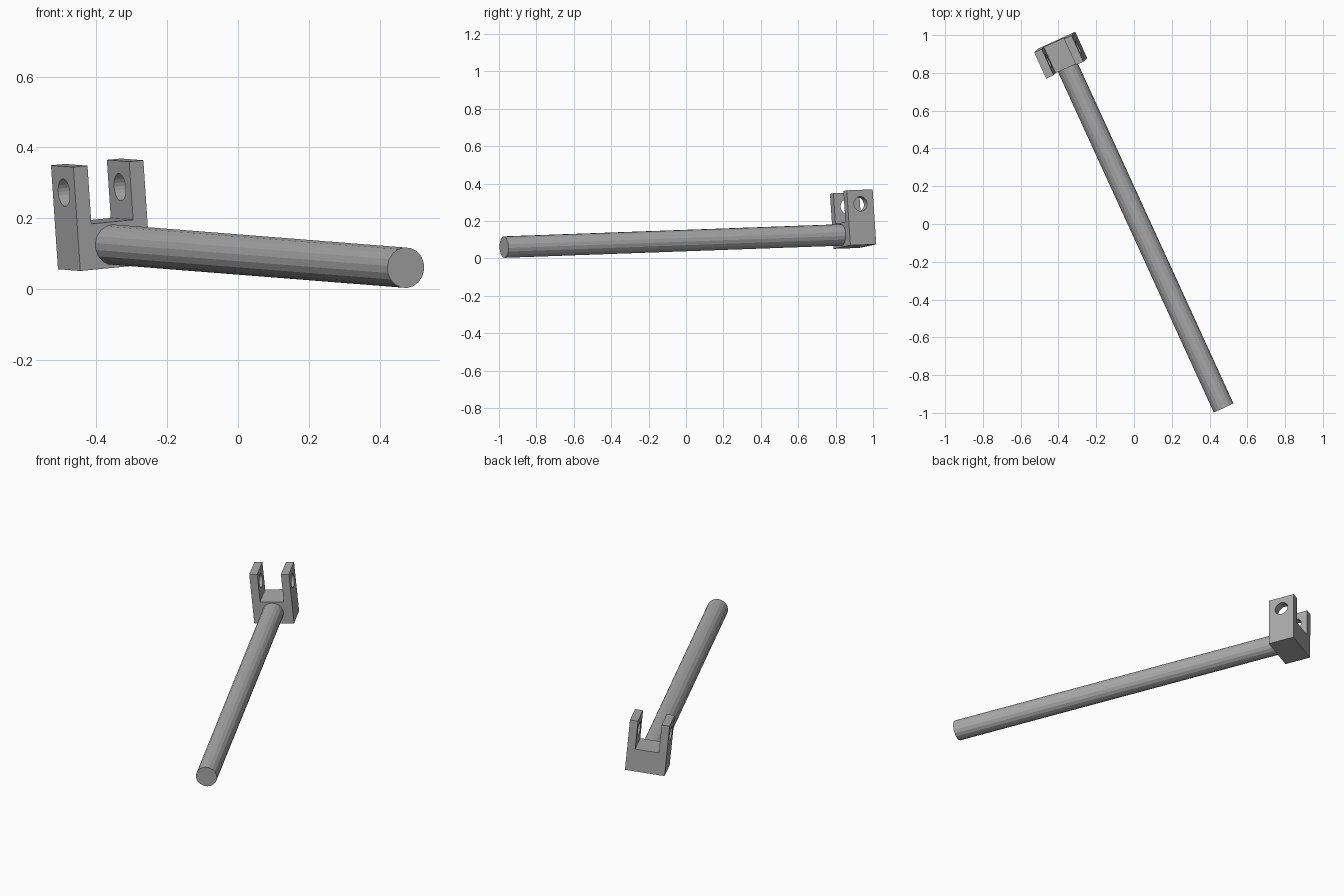
import bpy, bmesh, math
from mathutils import Matrix, Vector

cube = bpy.data.objects.get("Cube")
if cube:
    bpy.data.objects.remove(cube, do_unlink=True)

# One grey for the whole part
grey = bpy.data.materials.new("mid_grey")
grey.use_nodes = True
grey.diffuse_color = (0.4, 0.4, 0.4, 1)
grey.node_tree.nodes["Principled BSDF"].inputs["Base Color"].default_value = (0.4, 0.4, 0.4, 1)

# Tilted frame: x across the fork, y along the rod, z up the prongs
rod_tip = Vector((0.474, -0.973, 0.06))
rod_root = Vector((-0.351, 0.83, 0.125))
along = (rod_root - rod_tip).normalized()
across = along.cross(Vector((-0.068, -0.064, 1))).normalized()
up = across.cross(along)
frame = Matrix((across, along, up)).transposed().to_4x4()
frame.translation = rod_root

LENGTH = (rod_root - rod_tip).length
WIDTH, DEPTH, HEIGHT = 0.218, 0.152, 0.295
PRONG, WEB = 0.044, 0.13
BASE = -WEB / 2


def finish(name, bm):
    bmesh.ops.recalc_face_normals(bm, faces=bm.faces)
    mesh = bpy.data.meshes.new(name)
    bm.to_mesh(mesh)
    bm.free()
    mesh.materials.append(grey)
    obj = bpy.data.objects.new(name, mesh)
    obj.matrix_world = frame
    bpy.context.scene.collection.objects.link(obj)
    return obj


def cylinder(name, radius, length, sides, placement):
    bm = bmesh.new()
    bmesh.ops.create_cone(bm, cap_ends=True, segments=sides, radius1=radius,
                          radius2=radius, depth=length, matrix=placement)
    return finish(name, bm)


# Long faceted rod
cylinder("rod", 0.0575, LENGTH, 18,
         Matrix.Translation((0, -LENGTH / 2, 0)) @ Matrix.Rotation(math.pi / 2, 4, 'X'))

# U-shaped fork: half profile mirrored, then extruded along the rod
half = [(WIDTH / 2, BASE), (WIDTH / 2, BASE + HEIGHT),
        (WIDTH / 2 - PRONG, BASE + HEIGHT), (WIDTH / 2 - PRONG, BASE + WEB)]
profile = half + [(-x, z) for x, z in reversed(half)]
bm = bmesh.new()
face = bm.faces.new([bm.verts.new((x, 0, z)) for x, z in profile])
swept = bmesh.ops.extrude_face_region(bm, geom=[face])["geom"]
bmesh.ops.translate(bm, vec=(0, DEPTH, 0),
                    verts=[v for v in swept if isinstance(v, bmesh.types.BMVert)])
fork = finish("fork", bm)

# Pin hole through both prongs
drill = cylinder("pin_hole_cutter", 0.039, WIDTH * 2, 24,
                 Matrix.Translation((0, DEPTH / 2, BASE + 0.22)) @ Matrix.Rotation(math.pi / 2, 4, 'Y'))
drill.hide_render = True
drill.hide_viewport = True
cut = fork.modifiers.new("pin_hole", 'BOOLEAN')
cut.operation = 'DIFFERENCE'
cut.solver = 'EXACT'
cut.object = drill
